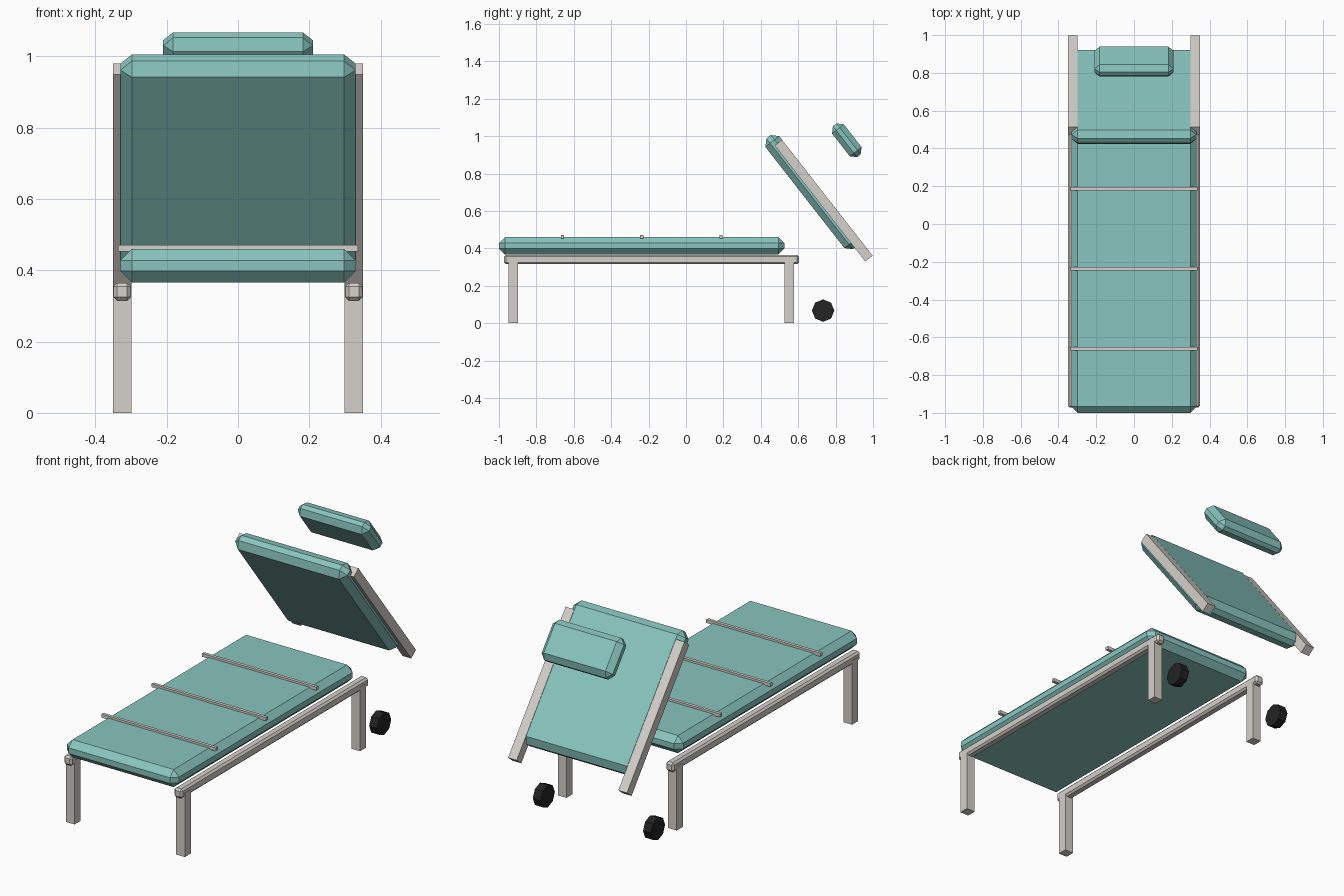
import bpy, bmesh, math
from mathutils import Matrix, Vector

cube = bpy.data.objects.get("Cube")
if cube:
    bpy.data.objects.remove(cube, do_unlink=True)


def material(name, colour):
    m = bpy.data.materials.new(name)
    m.use_nodes = True
    m.diffuse_color = (*colour, 1)
    for node in m.node_tree.nodes:
        if node.type == 'BSDF_PRINCIPLED':
            node.inputs["Base Color"].default_value = (*colour, 1)
    return m


TEAL = material("teal fabric", (0.25, 0.56, 0.52))
FRAME = material("warm grey frame", (0.66, 0.63, 0.59))
RUBBER = material("black rubber", (0.017, 0.017, 0.017))


def finish(name, bm, mat, location, tilt=0):
    mesh = bpy.data.meshes.new(name)
    bm.to_mesh(mesh)
    bm.free()
    mesh.materials.append(mat)
    obj = bpy.data.objects.new(name, mesh)
    obj.location = location
    obj.rotation_euler.x = tilt
    bpy.context.scene.collection.objects.link(obj)
    return obj


def box(name, size, location, mat, chamfer=0, tilt=0):
    bm = bmesh.new()
    bmesh.ops.create_cube(bm, size=1)
    bmesh.ops.scale(bm, vec=size, verts=bm.verts)
    if chamfer:
        bmesh.ops.bevel(bm, geom=list(bm.edges), offset=chamfer,
                        segments=1, affect='EDGES')
    return finish(name, bm, mat, location, tilt)


# Backrest space: y runs down the slope, z points out of its rear face
TILT = math.radians(-52)
PIVOT = Vector((0, 0.736, 0.655))
SLOPE = Matrix.Rotation(TILT, 3, 'X')


def on_back(x, up, out):
    return PIVOT + SLOPE @ Vector((x, -up, out))


# Seat cushion and the thin straps across it
box("seat_cushion", (0.66, 1.525, 0.094), (0, -0.237, 0.413), TEAL, 0.032)
for i, y in enumerate((-0.66, -0.237, 0.187)):
    box(f"seat_strap_{i + 1}", (0.674, 0.017, 0.018), (0, y, 0.462), FRAME)

# Reclined back cushion and headrest pillow
box("back_cushion", (0.66, 0.75, 0.094), on_back(0, 0.075, -0.022), TEAL, 0.032, TILT)
box("headrest_pillow", (0.42, 0.21, 0.08), on_back(0, 0.178, 0.296), TEAL, 0.028, TILT)

# Paired rails, legs, back bars and wheels
for side, s in (("left", 1), ("right", -1)):
    x = s * 0.325
    box(f"{side}_side_rail", (0.048, 1.577, 0.05), (x, -0.184, 0.34), FRAME, 0.01)
    for end, y in (("front", -0.923), ("rear", 0.553)):
        box(f"{side}_{end}_leg", (0.051, 0.051, 0.34), (x, y, 0.17), FRAME)
    box(f"{side}_back_bar", (0.051, 0.787, 0.05), on_back(x, 0, 0), FRAME, 0, TILT)
    bm = bmesh.new()
    bmesh.ops.create_cone(bm, cap_ends=True, segments=8, radius1=0.06,
                          radius2=0.06, depth=0.046,
                          matrix=Matrix.Rotation(math.pi / 2, 4, 'Y'))
    finish(f"{side}_wheel", bm, RUBBER, (x, 0.733, 0.067))
